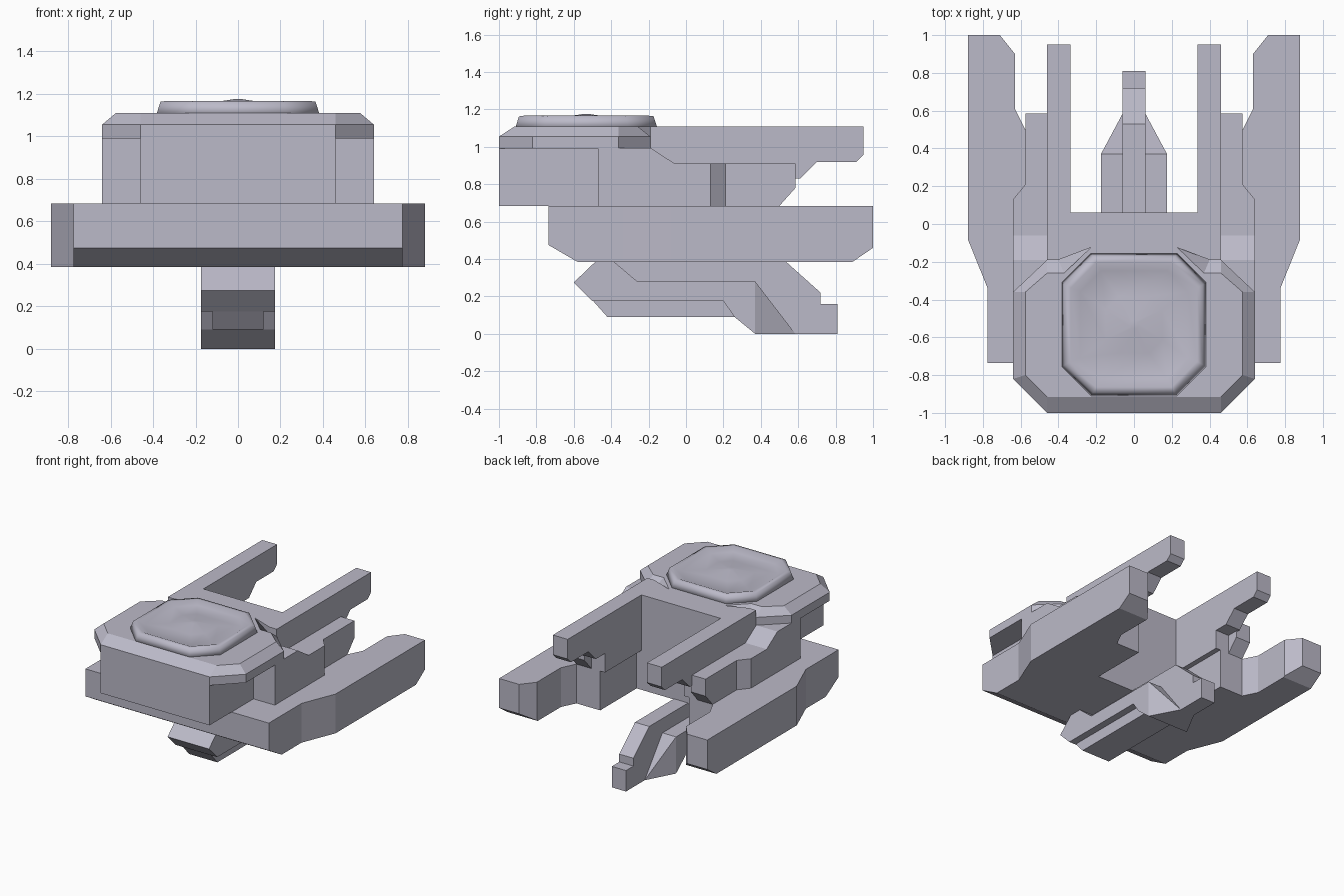
import bpy, bmesh
from mathutils import Vector

cube = bpy.data.objects.get("Cube")
if cube:
    bpy.data.objects.remove(cube, do_unlink=True)

hull_grey = bpy.data.materials.new("hull_grey")
hull_grey.use_nodes = True
colour = (0.50, 0.49, 0.58, 1)
hull_grey.diffuse_color = colour
hull_grey.node_tree.nodes["Principled BSDF"].inputs["Base Color"].default_value = colour


def finish(name, bm, smooth=False):
    bmesh.ops.remove_doubles(bm, verts=bm.verts, dist=1e-5)
    bmesh.ops.recalc_face_normals(bm, faces=bm.faces)
    for f in bm.faces:
        f.smooth = smooth
    mesh = bpy.data.meshes.new(name)
    bm.to_mesh(mesh)
    bm.free()
    mesh.materials.append(hull_grey)
    ob = bpy.data.objects.new(name, mesh)
    bpy.context.collection.objects.link(ob)
    return ob


def loft(bm, rings):
    """Skin equal-length rings of points and cap both ends."""
    loops = [[bm.verts.new(p) for p in r] for r in rings]
    for a, b in zip(loops, loops[1:]):
        for i in range(len(a)):
            j = (i + 1) % len(a)
            bm.faces.new((a[i], a[j], b[j], b[i]))
    bm.faces.new(loops[0])
    bm.faces.new(loops[-1])


def prism(name, pts, axis, lo, hi, cuts=()):
    """Extrude a plan (axis z) or a side profile (axis x), then slice it."""
    place = {"z": lambda p, h: (p[0], p[1], h),
             "x": lambda p, h: (h, p[0], p[1])}[axis]
    bm = bmesh.new()
    loft(bm, [[place(p, h) for p in pts] for h in (lo, hi)])
    for co, normal in cuts:
        bmesh.ops.recalc_face_normals(bm, faces=bm.faces)
        bmesh.ops.bisect_plane(bm, geom=bm.verts[:] + bm.edges[:] + bm.faces[:],
                               plane_co=Vector(co), plane_no=Vector(normal),
                               clear_outer=True)
        bmesh.ops.holes_fill(bm, edges=[e for e in bm.edges if e.is_boundary])
    return finish(name, bm)


def mirrored(half):
    """Complete a plan outline from its +x half, listed front to back."""
    return half + [(-x, y) for x, y in reversed(half)]


# Lower U-shaped deck with outrigger prongs, chamfered below at both ends
deck = [(.775, -.735), (.775, -.34), (.88, -.08), (.88, 1), (.71, 1), (.63, .9),
        (.63, .61), (.575, .5), (.375, .5), (.375, .06)]
prism("lower_deck", mirrored(deck), "z", .385, .685,
      [((0, -.735, .475), (0, -.09, -.155)), ((0, 1, .46), (0, .075, -.11))])

# Central block
prism("body_core", mirrored([(.46, -1), (.46, .06)]), "z", .685, 1.0)

# Faceted cap with bevelled rim and a small rear groove on each side
cap_low = mirrored([(.46, -1), (.64, -.82), (.64, -.36), (.46, -.19), (.4, -.19), (.23, -.125)])
cap_top = mirrored([(.46, -.915), (.575, -.80), (.575, -.36), (.46, -.26), (.37, -.26), (.23, -.125)])
bm = bmesh.new()
loft(bm, [[(x, y, .99) for x, y in cap_low],
          [(x, y, 1.055) for x, y in cap_low],
          [(x, y, 1.11) for x, y in cap_top]])
finish("upper_cap", bm)

# Rear roof behind the cap
roof = [(.23, -.125), (.4, -.19), (.46, -.19), (.46, .06)]
prism("rear_roof", mirrored(roof), "z", .9, 1.11)

# Side pods and long rear rails
rail = [(.05, .685), (.5, .685), (.5, .83), (.61, .83), (.7, .92), (.91, .92),
        (.95, .96), (.95, 1.11), (.05, 1.11)]
pod = [(-.47, .685), (.5, .685), (.585, .78), (.585, .91), (-.06, .91),
       (-.19, .995), (-.47, .995)]
skirt = [(-.47, .685), (.21, .685), (.21, .91), (-.06, .91), (-.19, .995), (-.47, .995)]
for side, s in (("left", 1), ("right", -1)):
    prism(side + "_rail", rail, "x", s * .335, s * .46)
    prism(side + "_pod", pod, "x", s * .45, s * .575)
    prism(side + "_pod_skirt", skirt, "x", s * .57, s * .64,
          [((s * .64, .13, 0), (s * .08, .065, 0))])

# Shallow dished hatch with a soft octagonal rim
def octagon(hx, hy, cut, z):
    half = [(hx - cut, -hy), (hx, cut - hy), (hx, hy - cut), (hx - cut, hy)]
    return [(x, y - .533, z) for x, y in mirrored(half)]

bm = bmesh.new()
loft(bm, [octagon(.385, .38, .155, 1.10), octagon(.365, .36, .148, 1.163),
          octagon(.335, .33, .135, 1.167), octagon(.285, .285, .11, 1.146),
          octagon(.15, .15, .07, 1.155), octagon(.02, .02, .008, 1.175)])
finish("top_hatch", bm, smooth=True)

# Keel: wide body, narrow underside, central spine and tapered tail
wide = [(-.6, .275), (-.48, .39), (-.39, .39), (-.26, .28), (.37, .28), (.37, 0),
        (.26, .09), (.2, .175), (-.5, .175)]
prism("keel_body", wide, "x", -.175, .175)
under = [(-.5, .18), (-.42, .09), (.27, .09), (.27, .18)]
prism("keel_underside", under, "x", -.12, .12)
spine = [(-.39, .39), (-.26, .27), (.3, .27), (.37, 0), (.81, 0), (.81, .16),
         (.72, .16), (.72, .22), (.53, .39)]
prism("keel_spine", spine, "x", -.06, .06)

bm = bmesh.new()
for s in (1, -1):
    for p in ((.175, .37, 0), (.175, .37, .28), (.06, .585, 0)):
        bm.verts.new((s * p[0], p[1], p[2]))
bmesh.ops.convex_hull(bm, input=bm.verts)
finish("keel_tail_taper", bm)
